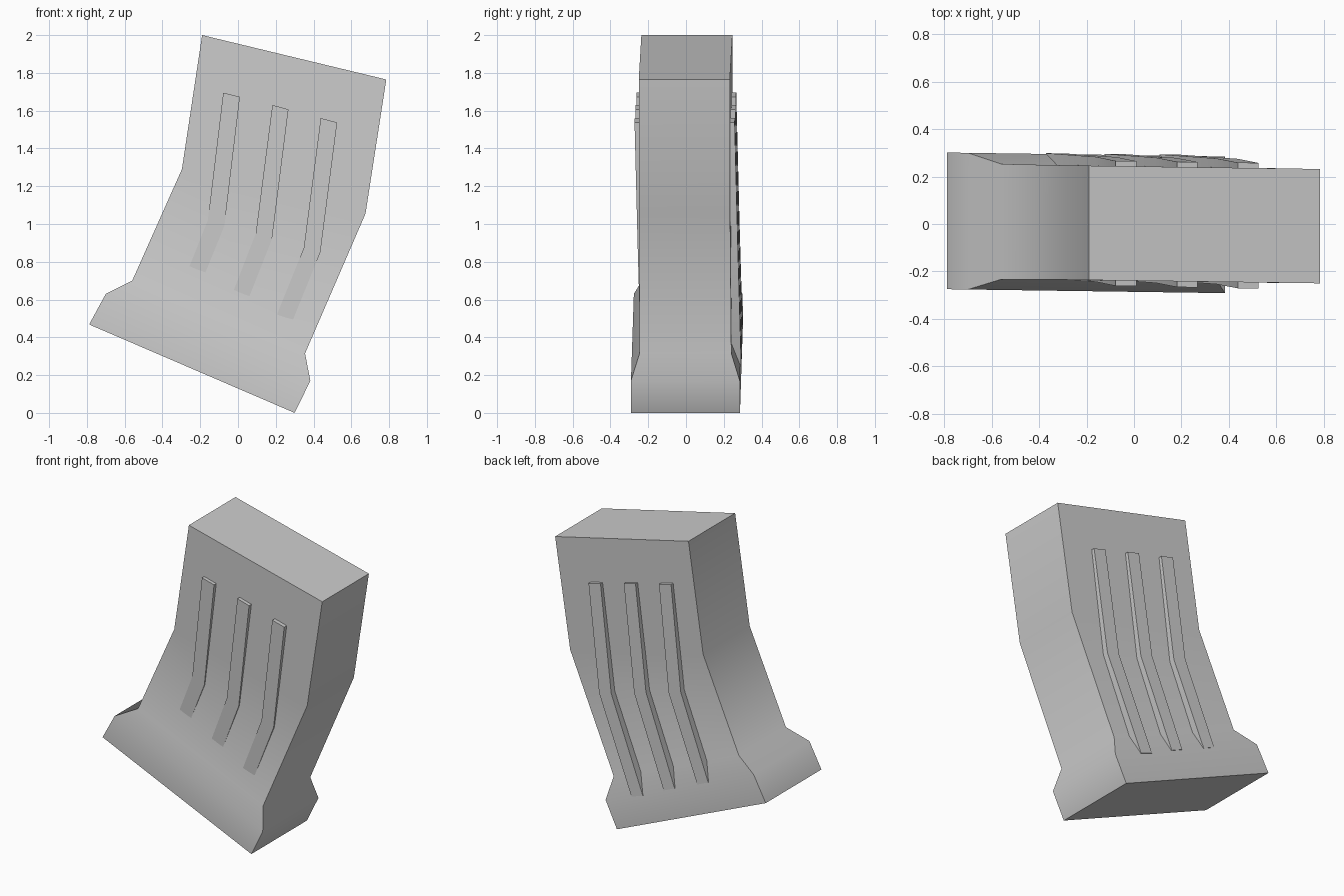
import bpy, bmesh

if "Cube" in bpy.data.objects:
    bpy.data.objects.remove(bpy.data.objects["Cube"])


def loft(name, rows):
    """Each row: left (x, z), right (x, z), half depth front, half depth back."""
    bm = bmesh.new()
    rings = []
    for (lx, lz), (rx, rz), front, back in rows:
        pts = [(lx, -front, lz), (rx, -front, rz), (rx, back, rz), (lx, back, lz)]
        # slight yaw of the whole piece
        rings.append([bm.verts.new((x, y + 0.002 - 0.0142 * x, z)) for x, y, z in pts])
    for a, b in zip(rings, rings[1:]):
        for i in range(4):
            j = (i + 1) % 4
            bm.faces.new((a[i], a[j], b[j], b[i]))
    bm.faces.new(rings[0])
    bm.faces.new(rings[-1])
    bmesh.ops.recalc_face_normals(bm, faces=bm.faces)
    mesh = bpy.data.meshes.new(name)
    bm.to_mesh(mesh)
    bm.free()
    ob = bpy.data.objects.new(name, mesh)
    bpy.context.collection.objects.link(ob)
    bpy.ops.object.select_all(action='DESELECT')
    ob.select_set(True)
    bpy.context.view_layer.objects.active = ob
    bpy.ops.object.shade_smooth_by_angle(angle=0.8)
    return ob


# Bent body with flared foot
loft("bent_body", [
    ((-0.19, 2.00), (0.785, 1.765), 0.241, 0.241),
    ((-0.297, 1.29), (0.675, 1.055), 0.241, 0.241),
    ((-0.56, 0.70), (0.355, 0.315), 0.243, 0.243),
    ((-0.70, 0.63), (0.383, 0.17), 0.288, 0.288),
    ((-0.788, 0.468), (0.30, 0.0), 0.288, 0.288),
])

# Three bent ribs passing through the body, tilted so they sink in at the front
ribs = [
    [((-0.078, 1.695), (0.01, 1.673)), ((-0.16, 1.02), (-0.072, 0.99)), ((-0.37, 0.49), (-0.29, 0.455))],
    [((0.182, 1.63), (0.267, 1.607)), ((0.094, 0.95), (0.18, 0.92)), ((-0.125, 0.385), (-0.045, 0.35))],
    [((0.438, 1.56), (0.525, 1.538)), ((0.348, 0.872), (0.436, 0.85)), ((0.107, 0.275), (0.19, 0.245))],
]
for k, sections in enumerate(ribs):
    rows = []
    top = sections[0][0][1]
    for left, right in sections:
        shift = 0.0235 * (top - left[1])
        rows.append((left, right, 0.264 + 0.0015 * k - shift, 0.263 + shift))
    loft(f"rib_{k + 1}", rows)
